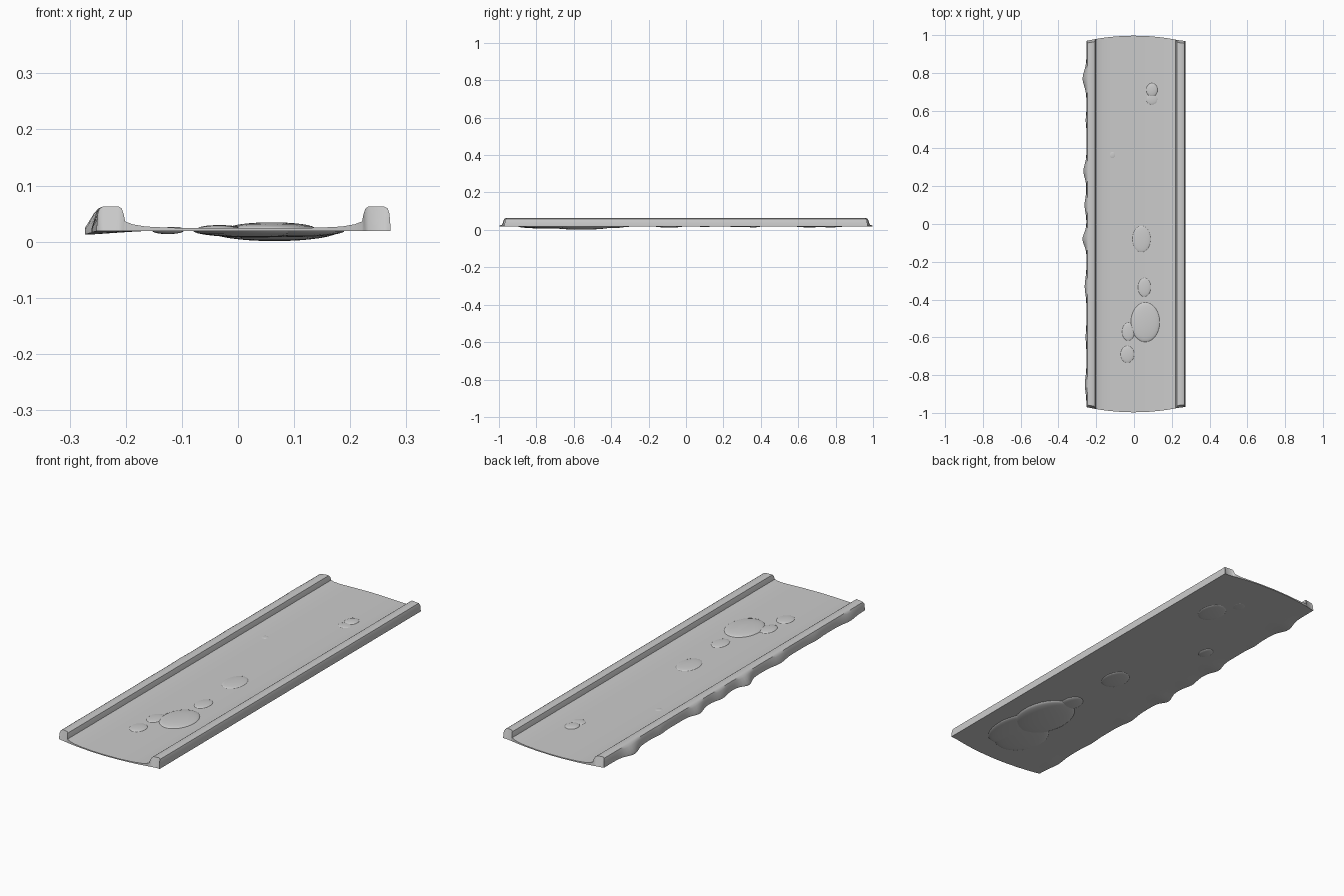
import bpy, bmesh, math

if "Cube" in bpy.data.objects:
    bpy.data.objects.remove(bpy.data.objects["Cube"])

def smooth(obj, angle=35):
    bpy.ops.object.select_all(action='DESELECT')
    obj.select_set(True)
    bpy.context.view_layer.objects.active = obj
    bpy.ops.object.shade_smooth_by_angle(angle=math.radians(angle))

# Tray cross-section: left half (x, top z), the right half mirrors it
BOTTOM = 0.019
half = [(-.252, .024), (-.250, .050), (-.247, .059), (-.240, .063), (-.213, .063),
        (-.207, .059), (-.204, .050), (-.201, .036), (-.188, .031), (-.165, .027),
        (-.125, .025), (-.06, .024)]
profile = half + [(0, .024)] + [(.020 - x, z) for x, z in reversed(half)]

# Melted swellings along the left edge: (y, half length, outward push)
drips = [(.77, .07, .020), (.55, .04, .004), (.28, .06, .016), (.10, .06, .010),
         (-.08, .055, .021), (-.33, .07, .009), (-.60, .06, .004), (-.85, .07, .008)]

def swell(y):
    return sum(p * math.exp(-((y - c) / w) ** 2 * 1.6) for c, w, p in drips)

def end_y(x, z):
    # Bowed floor ends, rail ends that lean back at the top
    y = .970 + .027 * max(0, 1 - (x / .25) ** 2)
    return y - (max(0, z - .035) / .028) ** 3 * .013 if z > .035 else y

def build_tray():
    bm = bmesh.new()
    n = 120
    rows = []
    for j in range(n + 1):
        t = 2 * j / n - 1
        top, bot = [], []
        for x, z in profile:
            y = t * end_y(x, z)
            s = swell(y)
            near = max(0, min(1, (-.17 - x) / .08))
            low = max(0, (.063 - z) / .039) if x < -.238 else 0
            top.append(bm.verts.new((x - s * low, y, z)))
            yb = t * end_y(x, BOTTOM)
            push = s if x < -.251 else s * .6 * near
            bot.append(bm.verts.new((x - push, yb, BOTTOM - s * .3 * near)))
        rows.append((top, bot))
    m = len(profile)
    for (t0, b0), (t1, b1) in zip(rows, rows[1:]):
        for i in range(m - 1):
            bm.faces.new((t0[i], t0[i + 1], t1[i + 1], t1[i]))
            bm.faces.new((b0[i], b1[i], b1[i + 1], b0[i + 1]))
        bm.faces.new((t0[0], t1[0], b1[0], b0[0]))
        bm.faces.new((t0[-1], b0[-1], b1[-1], t1[-1]))
    # End caps as strips between top and bottom
    for t, b in (rows[0], rows[-1]):
        for i in range(m - 1):
            bm.faces.new((t[i], b[i], b[i + 1], t[i + 1]))
    bmesh.ops.recalc_face_normals(bm, faces=bm.faces)
    me = bpy.data.meshes.new("railed_tray")
    bm.to_mesh(me)
    bm.free()
    obj = bpy.data.objects.new("railed_tray", me)
    bpy.context.collection.objects.link(obj)
    smooth(obj)

build_tray()

def blob(name, x, y, rx, ry, height, side):
    # Dome on the floor (side=1) or underneath (side=-1), its flat side buried
    bm = bmesh.new()
    bmesh.ops.create_uvsphere(bm, u_segments=32, v_segments=16, radius=1)
    bmesh.ops.delete(bm, geom=[v for v in bm.verts if v.co.z < -.01], context='VERTS')
    base = .0235 if side > 0 else BOTTOM + .0005
    for v in bm.verts:
        v.co = (x + v.co.x * rx, y + v.co.y * ry, base + side * height * v.co.z)
    if side < 0:
        bmesh.ops.reverse_faces(bm, faces=bm.faces)
    me = bpy.data.meshes.new(name)
    bm.to_mesh(me)
    bm.free()
    obj = bpy.data.objects.new(name, me)
    bpy.context.collection.objects.link(obj)
    smooth(obj)

# Droplets on the floor
for d in [(.06, -.52, .077, .105, .011), (.04, -.08, .048, .070, .006),
          (.055, -.335, .034, .050, .006), (-.035, -.69, .036, .045, .006),
          (-.030, -.57, .033, .048, .006), (.095, .71, .030, .036, .007),
          (.095, .66, .030, .028, .004), (-.115, .365, .016, .018, .003)]:
    blob("floor_droplet", *d, 1)

# Drips hanging underneath
for d in [(.065, -.56, .115, .17, .0185), (.03, -.76, .11, .14, .012),
          (.10, -.73, .09, .15, .011), (.05, -.385, .045, .065, .009),
          (.035, -.09, .055, .075, .007), (-.125, .36, .028, .04, .006),
          (.09, .66, .055, .075, .006), (.03, .78, .025, .03, .002)]:
    blob("underside_drip", *d, -1)
